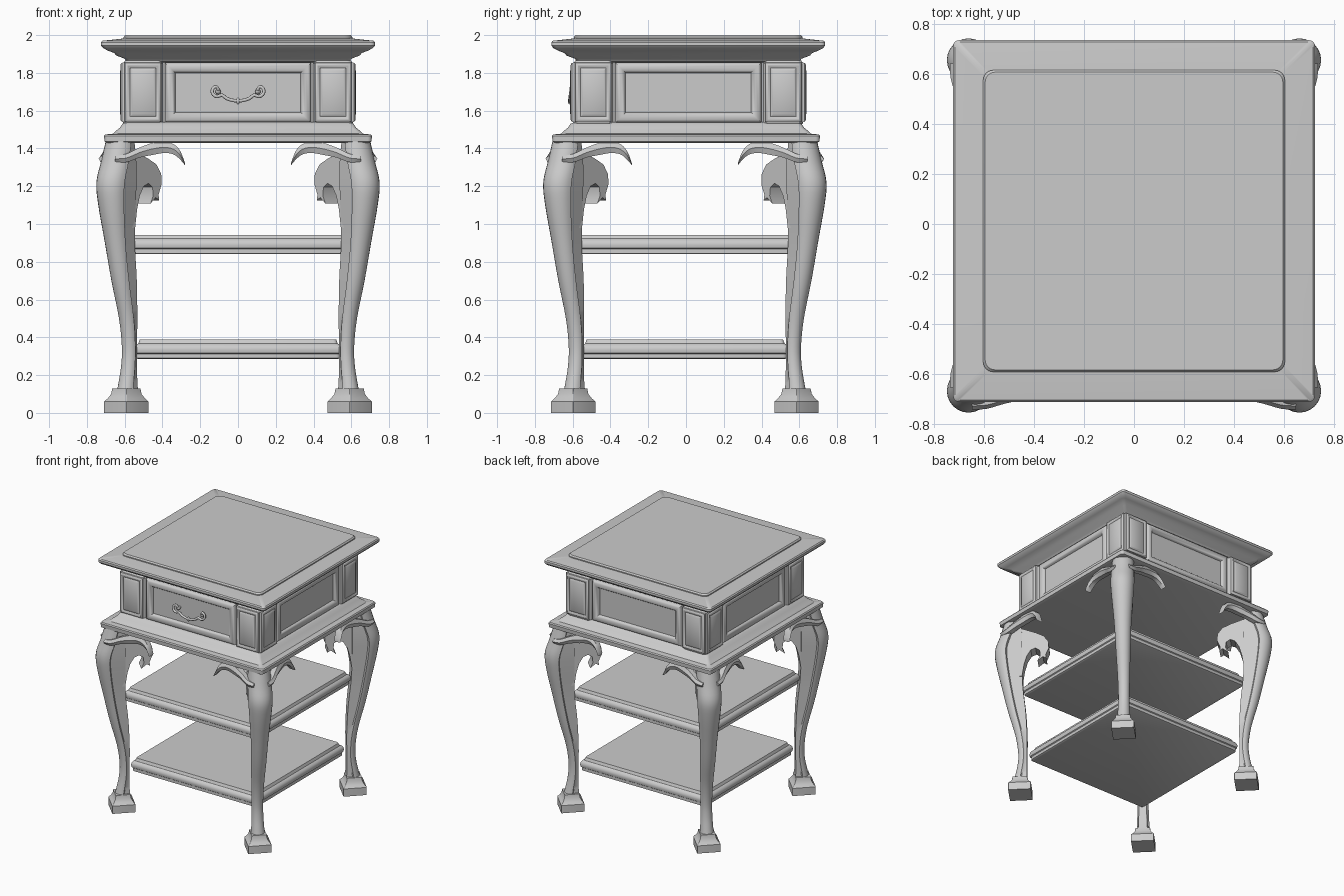
import bpy, bmesh, math
from mathutils import Vector, Matrix

if "Cube" in bpy.data.objects:
    bpy.data.objects.remove(bpy.data.objects["Cube"])

TOP_Y, LEG_Y = 0.012, -0.006      # slight depth offsets of the case and the legs


def finish(name, bm, matrix=None, angle=35):
    if matrix:
        bm.transform(matrix)
    bmesh.ops.recalc_face_normals(bm, faces=bm.faces)
    me = bpy.data.meshes.new(name)
    bm.to_mesh(me)
    bm.free()
    for p in me.polygons:
        p.use_smooth = True
    me.set_sharp_from_angle(angle=math.radians(angle))
    ob = bpy.data.objects.new(name, me)
    bpy.context.collection.objects.link(ob)
    return ob


def loft(name, rings, matrix=None, angle=35):
    """Skin closed rings of equal length and cap both ends."""
    bm = bmesh.new()
    vs = [[bm.verts.new(p) for p in r] for r in rings]
    n = len(vs[0])
    for a, b in zip(vs, vs[1:]):
        for i in range(n):
            j = (i + 1) % n
            bm.faces.new((a[i], a[j], b[j], b[i]))
    bm.faces.new(vs[0])
    bm.faces.new(vs[-1])
    return finish(name, bm, matrix, angle)


def smooth_path(pts, steps):
    """Catmull-Rom resampling of tuples."""
    out = []
    for i in range(len(pts) - 1):
        p0, p1, p2, p3 = (pts[max(i - 1, 0)], pts[i], pts[i + 1], pts[min(i + 2, len(pts) - 1)])
        for s in range(steps):
            t = s / steps
            out.append(tuple(0.5 * (2 * b + (c - a) * t + (2 * a - 5 * b + 4 * c - d) * t * t
                                    + (3 * b - a - 3 * c + d) * t ** 3)
                             for a, b, c, d in zip(p0, p1, p2, p3)))
    return out + [pts[-1]]


def square_ring(h, z, r, n=4):
    ring = []
    for k in range(4):
        c = Vector((h - r, h - r))
        c.rotate(Matrix.Rotation(k * math.pi / 2, 2))
        for i in range(n + 1):
            a = k * math.pi / 2 + i / n * math.pi / 2
            ring.append((c.x + r * math.cos(a), c.y + r * math.sin(a), z))
    return ring


def moulding(name, profile, r, matrix):
    """Square slab from a (half width, height) profile with rounded corners."""
    return loft(name, [square_ring(h, z, r) for h, z in profile], matrix)


def panel(name, cx, cz, w, h, base, profile, k):
    """Moulded rectangle on side k of the case; profile is (inset, relief)."""
    rings = [[(cx + sx * (w / 2 - i), -(base + o), cz + sz * (h / 2 - i))
              for sx, sz in ((-1, -1), (1, -1), (1, 1), (-1, 1))] for i, o in profile]
    m = Matrix.Translation((0, TOP_Y, 0)) @ Matrix.Rotation(k * math.pi / 2, 4, 'Z')
    return loft(name, rings, m)


top = Matrix.Translation((0, TOP_Y, 0))
mid = Matrix.Translation((0, 0, 0))
low = Matrix.Translation((0, LEG_Y, 0))

# Table top and its raised centre
moulding("table_top", [(.57, 1.855), (.59, 1.86), (.60, 1.875), (.645, 1.892), (.655, 1.905),
                       (.69, 1.918), (.715, 1.932), (.725, 1.945), (.725, 1.962),
                       (.718, 1.97), (.59, 1.984)], .022, top)
moulding("top_inlay", [(.605, 1.975), (.605, 1.99), (.597, 2.0)], .04, top)

# Drawer case: core, corner posts, framed sides
moulding("case_core", [(.575, 1.5), (.575, 1.87)], .03, top)
for sx in (-1, 1):
    for sy in (-1, 1):
        moulding("corner_post", [(.095, 1.52), (.105, 1.535), (.105, 1.85), (.095, 1.865)], .025,
                 Matrix.Translation((sx * .503, sy * .503 + TOP_Y, 0)))
frame = [(0, -.01), (0, .018), (.006, .028), (.016, .035), (.03, .037), (.043, .033),
         (.052, .022), (.056, .012)]
pad = [(0, -.01), (.003, .008), (.009, .014), (.016, .016), (.025, .012), (.03, .009), (.045, .018)]
for k in range(4):
    panel("drawer_front" if k == 0 else "side_frame", 0, 1.695, .775, .32, .573, frame, k)
    for s in (-1, 1):
        panel("post_panel", s * .503, 1.697, .196, .318, .607, pad, k)

# Ledge under the case
moulding("case_ledge", [(.69, 1.43), (.707, 1.436), (.709, 1.466), (.703, 1.474), (.662, 1.478),
                        (.65, 1.49), (.625, 1.51), (.612, 1.53), (.59, 1.54)], .022, mid)

# Two shelves with rounded rims
for name, h, z in (("upper_shelf", .585, .84), ("lower_shelf", .55, .285)):
    moulding(name, [(h - .02, z), (h - .01, z + .005), (h - .01, z + .028), (h - .003, z + .033),
                    (h, z + .048), (h - .002, z + .062), (h - .01, z + .075),
                    (h - .022, z + .082), (h - .03, z + .103)], .02, low)

# Cabriole legs: height, front and back distance from the centre, half width
sections = [(.10, .89, .78, .052), (.16, .875, .785, .047), (.25, .857, .785, .043),
            (.35, .852, .785, .042), (.5, .872, .785, .046), (.7, .925, .795, .055),
            (.9, .97, .815, .064), (1.1, 1.013, .82, .08), (1.22, 1.024, .82, .088),
            (1.33, .99, .82, .086), (1.44, .957, .83, .08)]


def leg_ring(z, f, b, w):
    a = min(w, (f - b) * .62)
    c = f - a
    arc = [(c + a * math.cos(t), w * math.sin(t), z)
           for t in (math.pi * (i / 12 - .5) for i in range(13))]
    return [(b, -.68 * w, z), (c - .008, -.8 * w, z)] + arc + [(c - .008, .8 * w, z), (b, .68 * w, z)]


# Inner scroll bracket outline in (distance, height)
scroll = [(.88, 1.40), (.80, 1.375), (.72, 1.345), (.66, 1.315), (.625, 1.265), (.622, 1.21),
          (.645, 1.155), (.64, 1.125), (.665, 1.14), (.705, 1.108), (.685, 1.15), (.69, 1.195),
          (.72, 1.215), (.755, 1.2), (.785, 1.15), (.805, 1.08), (.82, .98), (.88, .98)]
for k in range(4):
    m = low @ Matrix.Rotation(math.pi / 4 + k * math.pi / 2, 4, 'Z')
    loft("leg", [leg_ring(*s) for s in smooth_path(sections, 4)], m, 40)
    moulding("foot", [(.084, 0), (.084, .06), (.07, .078), (.058, .1), (.054, .128)], .004,
             m @ Matrix.Translation((.836, 0, 0)))
    loft("leg_scroll", [[(d, y, z) for d, z in scroll] for y in (-.05, .05)], m)

# Curling knee leaves: along the edge, top, bottom, outward distance
leaf = [(.65, 1.36, 1.33, .738), (.59, 1.372, 1.327, .735), (.52, 1.405, 1.352, .715),
        (.45, 1.43, 1.366, .70), (.39, 1.436, 1.376, .69), (.34, 1.422, 1.368, .69),
        (.305, 1.385, 1.34, .695), (.28, 1.32, 1.31, .70)]
rings = []
for x, zt, zb, y in smooth_path(leaf, 3):
    zm = (zt + zb) / 2
    rings.append([(x, -y + .055, zt), (x, -y + .015, zt), (x, -y, zm), (x, -y + .012, zb),
                  (x, -y + .05, zb)])
for k in range(4):
    for s in (-1, 1):
        loft("knee_leaf", rings, low @ Matrix.Rotation(k * math.pi / 2, 4, 'Z')
             @ Matrix.Diagonal((s, 1, 1, 1)))

# Drawer pull: bent bar with scrolled ends and a centre bead
half = [(.105, -.56, 1.70), (.102, -.595, 1.705), (.115, -.605, 1.727), (.134, -.608, 1.715),
        (.134, -.61, 1.69), (.112, -.612, 1.675), (.085, -.612, 1.682), (.06, -.614, 1.665),
        (.03, -.615, 1.655), (0, -.615, 1.652)]
path = smooth_path(half + [(-x, y, z) for x, y, z in half[-2::-1]], 4)
cu = bpy.data.curves.new("drawer_pull", 'CURVE')
cu.dimensions, cu.bevel_depth, cu.bevel_resolution, cu.use_fill_caps = '3D', .009, 2, True
sp = cu.splines.new('POLY')
sp.points.add(len(path) - 1)
for p, co in zip(sp.points, path):
    p.co = (*co, 1)
pull = bpy.data.objects.new("drawer_pull", cu)
bpy.context.collection.objects.link(pull)
bpy.context.view_layer.objects.active = pull
pull.select_set(True)
bpy.ops.object.convert(target='MESH')
for name, x, y, z, size in (("pull_bead", 0, -.614, 1.651, (.011, .012, .018)),
                            ("pull_rosette", .105, -.59, 1.70, (.014, .02, .014)),
                            ("pull_rosette", -.105, -.59, 1.70, (.014, .02, .014))):
    bm = bmesh.new()
    bmesh.ops.create_uvsphere(bm, u_segments=12, v_segments=8, radius=1)
    finish(name, bm, Matrix.Translation((x, y, z)) @ Matrix.Diagonal((*size, 1)))
